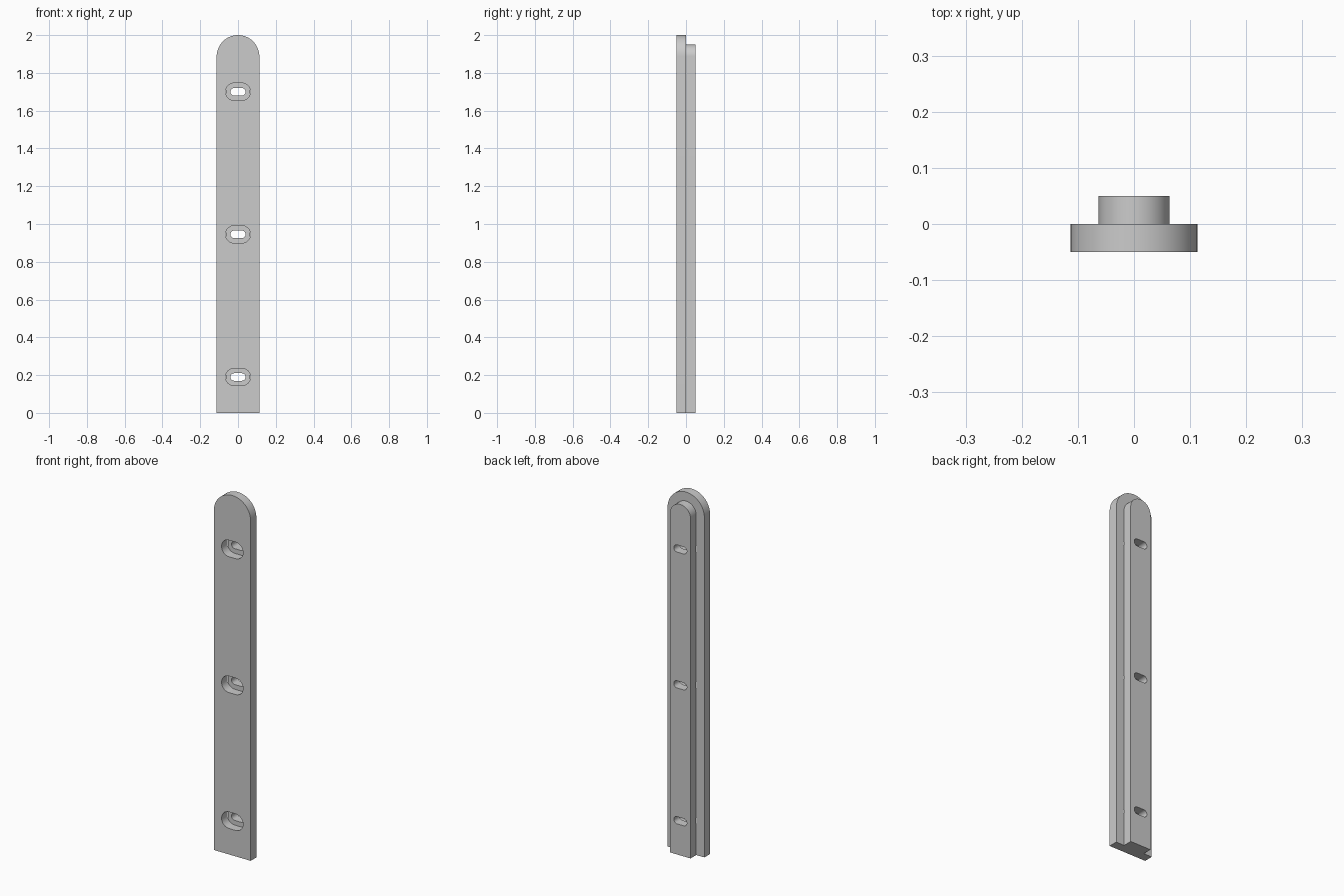
import bpy
import bmesh
from math import pi, sin, cos

cube = bpy.data.objects.get("Cube")
if cube:
    bpy.data.objects.remove(cube, do_unlink=True)

THICK = 0.05
ARCH_Z = 1.887
SLOT_HEIGHTS = (0.19, 0.945, 1.70)


def arc(cx, cz, radius, start, end, steps=32):
    return [(cx + radius * cos(start + (end - start) * i / steps),
             cz + radius * sin(start + (end - start) * i / steps))
            for i in range(steps + 1)]


def arch(radius):
    return [(-radius, 0), (radius, 0)] + arc(0, ARCH_Z, radius, 0, pi)


def slot(half_width, radius, z):
    offset = half_width - radius
    return (arc(offset, z, radius, -pi / 2, pi / 2)
            + arc(-offset, z, radius, pi / 2, 3 * pi / 2))


def extrude_profiles(name, profiles, y0, y1):
    """Extrude closed x-z outlines from y0 to y1."""
    bm = bmesh.new()
    for outline in profiles:
        face = bm.faces.new([bm.verts.new((x, y0, z)) for x, z in outline])
        result = bmesh.ops.extrude_face_region(bm, geom=[face], use_keep_orig=True)
        moved = [v for v in result["geom"] if isinstance(v, bmesh.types.BMVert)]
        bmesh.ops.translate(bm, verts=moved, vec=(0, y1 - y0, 0))
    bmesh.ops.recalc_face_normals(bm, faces=bm.faces)
    mesh = bpy.data.meshes.new(name)
    bm.to_mesh(mesh)
    bm.free()
    obj = bpy.data.objects.new(name, mesh)
    bpy.context.collection.objects.link(obj)
    return obj


def apply_boolean(target, tool, operation):
    mod = target.modifiers.new(operation.title(), "BOOLEAN")
    mod.object = tool
    mod.operation = operation
    mod.solver = "EXACT"
    bpy.context.view_layer.objects.active = target
    bpy.ops.object.modifier_apply(modifier=mod.name)
    bpy.data.objects.remove(tool, do_unlink=True)


# Wide front plate with a narrower rail on its back
bar = extrude_profiles("slotted_bar", [arch(0.113)], -THICK, 0)
rail = extrude_profiles("back_rail", [arch(0.063)], -THICK / 2, THICK)
apply_boolean(bar, rail, "UNION")

# Recessed slots in the plate, narrow slots through the rail
recesses = extrude_profiles(
    "recess_cutter", [slot(0.066, 0.046, z) for z in SLOT_HEIGHTS], -2 * THICK, 0)
apply_boolean(bar, recesses, "DIFFERENCE")
holes = extrude_profiles(
    "hole_cutter", [slot(0.04, 0.02, z) for z in SLOT_HEIGHTS], -2 * THICK, 2 * THICK)
apply_boolean(bar, holes, "DIFFERENCE")

# Smooth the rounded walls and keep the edges crisp
bpy.ops.object.select_all(action="DESELECT")
bar.select_set(True)
bpy.context.view_layer.objects.active = bar
bpy.ops.object.shade_smooth_by_angle(angle=pi / 6)
